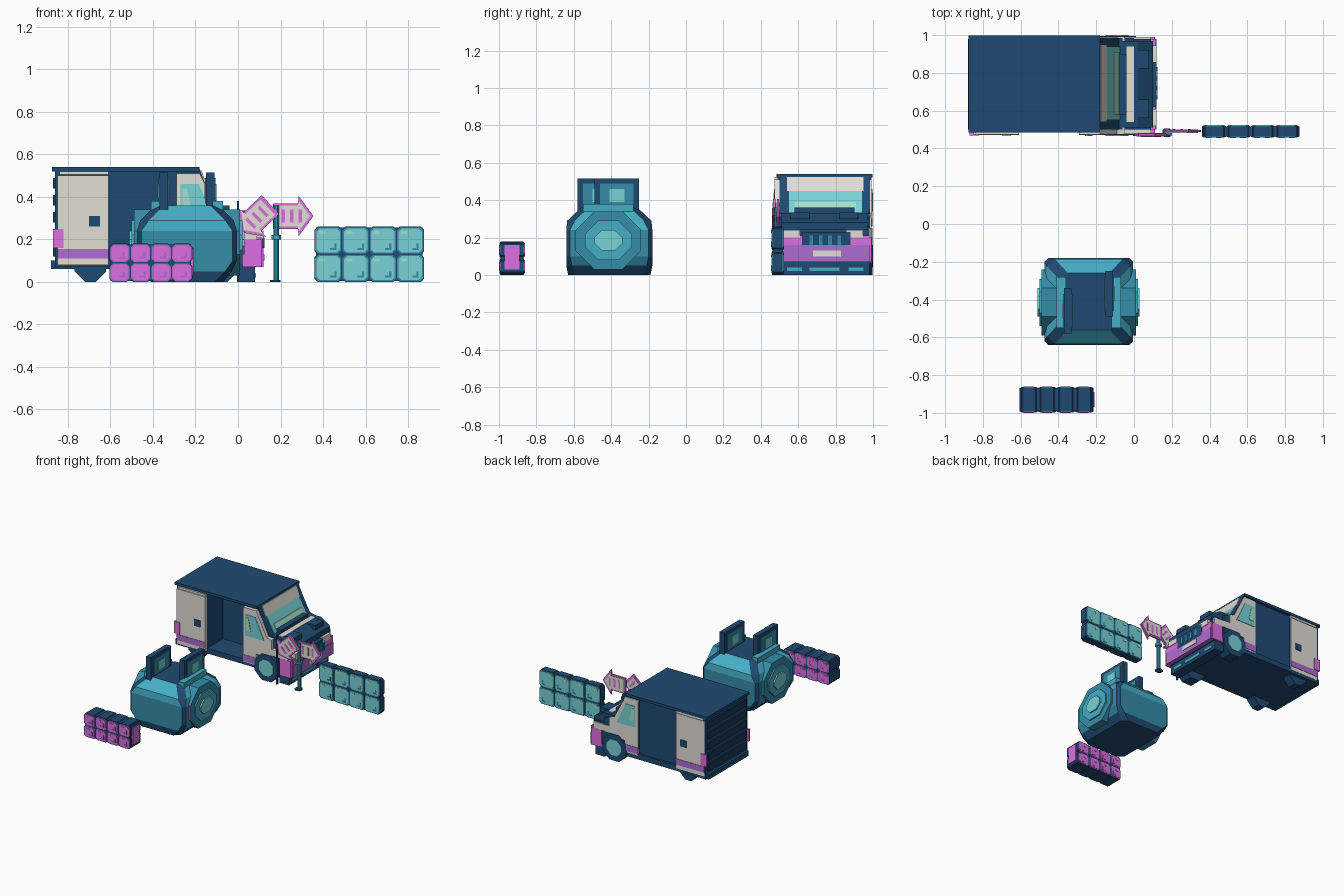
import bpy
import bmesh
from mathutils import Matrix, Vector

default_cube = bpy.data.objects.get("Cube")
if default_cube:
    bpy.data.objects.remove(default_cube, do_unlink=True)
UNIT = 0.01  # all sizes below are in hundredths

def linear(channel):
    value = channel / 255
    return value / 12.92 if value < 0.04 else ((value + 0.055) / 1.055) ** 2.4

def material(name, hexcode):
    colour = [linear(c) for c in bytes.fromhex(hexcode)] + [1.0]
    mat = bpy.data.materials.new(name)
    mat.use_nodes = True
    mat.diffuse_color = colour
    mat.node_tree.nodes["Principled BSDF"].inputs["Base Color"].default_value = colour
    return mat

navy = material("navy", "1F4A72")
dark = material("dark navy", "1A3A5C")
cream = material("cream", "E2DED6")
pink = material("pink", "DC70E0")
purple = material("purple", "AE6CCE")
teal = material("teal", "46AEC6")
deep = material("deep teal", "358DA9")
light = material("light teal", "78D2D6")
pale = material("pale green", "A4E4C8")

def finish(name, bm, mats):
    bmesh.ops.recalc_face_normals(bm, faces=bm.faces)
    mesh = bpy.data.meshes.new(name)
    bm.to_mesh(mesh)
    bm.free()
    for mat in mats:
        mesh.materials.append(mat)
    obj = bpy.data.objects.new(name, mesh)
    bpy.context.collection.objects.link(obj)
    return obj

def place(axis, u, v, depth):
    point = {"x": (depth, u, v), "y": (u, depth, v), "z": (u, v, depth)}[axis]
    return Vector(point) * UNIT

def prism(name, mat, axis, outline, start, end):
    """Flat outline pushed along one axis."""
    bm = bmesh.new()
    face = bm.faces.new([bm.verts.new(place(axis, u, v, start)) for u, v in outline])
    extruded = bmesh.ops.extrude_face_region(bm, geom=[face])
    moved = [g for g in extruded["geom"] if isinstance(g, bmesh.types.BMVert)]
    bmesh.ops.translate(bm, verts=moved, vec=place(axis, 0, 0, end - start))
    return finish(name, bm, [mat])

def chamfered(u, v, cut):
    """Rectangle with clipped corners."""
    (a, b), (c, d) = u, v
    return [(a + cut, c), (b - cut, c), (b, c + cut), (b, d - cut),
            (b - cut, d), (a + cut, d), (a, d - cut), (a, c + cut)]

def box(name, mat, x, y, z):
    outline = [(x[0], z[0]), (x[1], z[0]), (x[1], z[1]), (x[0], z[1])]
    return prism(name, mat, "y", outline, *y)

# Van body: rear box, recessed doorway, cab
box("van_floor", navy, (-86, 2), (50, 99), (6, 10))
box("cargo_box", navy, (-86, -61), (49, 99), (7, 53))
box("doorway_core", navy, (-61, -29), (69, 97.5), (7, 53))
box("van_roof", navy, (-87.5, -18), (48.5, 99.7), (52, 54))
cab_outline = [(-29, 8), (0, 8), (0, 30), (-8, 33), (-15, 45), (-18, 53), (-29, 53)]
prism("cab", navy, "y", cab_outline, 50, 98.5)
# Ribbed rear doors and bumper
for i in range(5):
    low = 12 + i * 8
    box(f"rear_rib_{i}", dark, (-87, -86), (51, 97), (low, low + 5))
box("rear_bumper", navy, (-88, -85), (50, 98), (6, 10))
# Windscreen, header and wipers
prism("windscreen", light, "y", [(-15, 45), (-14.3, 45), (-7.5, 33.5), (-8, 33)], 55, 94)
prism("windscreen_glare", pale, "y", [(-11, 39), (-10.2, 39), (-7.8, 35), (-8.6, 35)], 58, 91)
prism("header", cream, "y", [(-18, 52.5), (-17.3, 52.5), (-14.3, 45), (-15, 45)], 54, 95)
box("wipers", navy, (-8, -4), (58, 90), (33, 36))
# Nose, bonnet, grille and bumper
box("nose", navy, (0, 9), (50, 98), (7, 26))
prism("bonnet", navy, "y", [(-8, 33), (2, 33), (10, 28), (10, 24), (-8, 24)], 51, 97)
box("cowl", cream, (-4, 0), (54, 94), (32.5, 33.5))
for low, high in ((56, 66), (82, 92)):
    box("bonnet_ridge", navy, (0, 8), (low, high), (30, 33.5))
box("front_bumper", purple, (8, 12), (50, 98), (7, 16))
box("bumper_top", pink, (8, 11.5), (50, 98), (16, 21))
box("grille", navy, (9, 12), (62, 88), (14, 23))
for i in range(4):
    box(f"grille_bar_{i}", deep, (12, 12.4), (66 + 5 * i, 68 + 5 * i), (16, 21))
box("number_plate", cream, (12, 12.5), (68, 83), (10, 13))
box("front_axle", navy, (0, 8), (50, 98), (0, 7))
for low, high in ((54, 62), (66, 82), (87, 95)):
    box("axle_trim", teal, (8, 8.4), (low, high), (2, 4))
# Matching parts on both flanks of the van
for side, skin, sign in (("right", 48, -1), ("left", 98.6, 1)):
    def span(inner, outer):
        return sorted((skin + sign * inner, skin + sign * outer))
    box(f"{side}_rear_panel", cream, (-85, -61), span(-2, .6), (8, 50))
    box(f"{side}_rear_upper_trim", cream, (-84, -61), span(-2, .7), (50.5, 52))
    box(f"{side}_rear_stripe", purple, (-85, -61), span(.6, .9), (11, 15.5))
    box(f"{side}_rear_handle", navy, (-70, -65), span(.6, 1.2), (26, 31))
    box(f"{side}_tail_light", pink, (-87, -82), span(-.5, 1.2), (16, 25))
    door = [(-29, 18), (-5, 18), (-5, 32), (-9, 33), (-18, 51), (-29, 51)]
    prism(f"{side}_door", cream, "y", door, *span(-3, .6))
    window = [(-27, 30), (-11, 30), (-18.5, 46), (-27, 46)]
    prism(f"{side}_window", light, "y", window, *span(.6, 1))
    glare = [(-26, 34), (-22, 34), (-24, 44), (-26, 44)]
    prism(f"{side}_window_glare", pale, "y", glare, *span(1, 1.3))
    box(f"{side}_sill", cream, (-29, -18), span(-3, .6), (9, 18))
    box(f"{side}_sill_stripe", purple, (-29, -18), span(.6, .9), (10, 15))
    box(f"{side}_fender", pink, (2, 11), span(-4, .5), (7, 20))
    box(f"{side}_fender_top", cream, (-5, 9), span(-4, .4), (20, 25))
    box(f"{side}_headlight", cream, (9, 12), span(-13, -4), (20, 24))
    prism(f"{side}_front_tyre", navy, "y", chamfered((-19, 1), (0, 20), 6), *span(-8, 1))
    prism(f"{side}_front_hub", light, "y", chamfered((-15, -3), (4, 16), 3.5), *span(1, 1.4))
    prism(f"{side}_rear_tyre", navy, "y", chamfered((-77, -62), (0, 15), 5), *span(-9, -2))

# Round pot, its colours set by height and direction
def pot_body():
    bm = bmesh.new()
    rings = []
    layers = ((0, 17, 22, 4), (5, 21, 23, 3), (10, 23.5, 23, 2), (24, 23.5, 23, 2),
              (29, 22, 22.5, 4), (36, 15, 15, 4))
    for z, wide, long, cut in layers:
        ring = chamfered((-wide, wide), (-long, long), cut)
        rings.append([bm.verts.new(place("z", u - 24, v - 41, z)) for u, v in ring])
    for lower, upper in zip(rings, rings[1:]):
        for i in range(8):
            j = (i + 1) % 8
            bm.faces.new((lower[i], lower[j], upper[j], upper[i]))
    bm.faces.new(rings[0])
    bm.faces.new(rings[-1])
    body = finish("pot_body", bm, [navy, deep, teal])
    for face in body.data.polygons:
        height, normal = face.center.z / UNIT, face.normal
        corner = min(abs(normal.x), abs(normal.y)) > 0.2
        if abs(normal.z) > 0.9 or height < 4 or corner:
            face.material_index = 0
        else:
            face.material_index = 2 if height > 22 else 1

pot_body()
for side, sign, near in (("right", -1, -58), ("left", 1, -49)):
    def reach(inner, outer):
        return sorted((-24 + sign * inner, -24 + sign * outer))
    # Bulging ends in shrinking steps
    for i, mat in enumerate((deep, teal, light)):
        grow = 5 * i
        bulge = chamfered((-59 + grow, -24 - grow), (3 + grow, 34 - grow), 10 - 3 * i)
        prism(f"{side}_pot_bulge_{i}", mat, "x", bulge, *reach(15, 25 + i))
    # Staggered upright handles with coloured plates on both faces
    box(f"{side}_pot_handle", navy, reach(9, 13), (near, near + 24), (33, 51.5))
    for face, out in ((13, 1), (9, -1)):
        box(f"{side}_handle_plate", deep, reach(face, face + out * .5), (near + 3, near + 21), (37, 49))
        box(f"{side}_handle_patch", light, reach(face, face + out * .8), (near + 8, near + 16), (39, 46))
    box(f"{side}_handle_step", teal, reach(12, 17), (-55, -28), (32, 38))

# Padded barriers: a core with a grid of clipped blocks on both faces
def barrier(name, x, y, height, rim, pad, spot):
    box(f"{name}_core", navy, (x[0] + .6, x[1] - .6), (y[0] + .9, y[1] - .9), (.5, height - .5))
    step, rise = (x[1] - x[0]) / 4, height / 2
    for column in range(4):
        for row in range(2):
            a, c = x[0] + column * step, row * rise
            label = f"{name}_{column}_{row}"
            block = chamfered((a, a + step), (c, c + rise), 1.5)
            prism(f"{label}_block", navy, "y", block, y[0] + .8, y[1] - .8)
            for face, out in ((y[0] + .8, -1), (y[1] - .8, 1)):
                for mat, edge, lift in ((rim, .3, .3), (pad, .9, .6)):
                    inner = chamfered((a + edge, a + step - edge), (c + edge, c + rise - edge), 1.5)
                    prism(f"{label}_pad", mat, "y", inner, face, face + out * lift)
                glint = chamfered((a + 2, a + 5), (c + rise - 3.5, c + rise - 2), .5)
                prism(f"{label}_glint", spot, "y", glint, face, face + out * .8)
                right = a + step - 2.5
                notch = [(right, c + 2), (right, c + 5), (right - 1, c + 5),
                         (right - 1, c + 3), (right - 3, c + 3), (right - 3, c + 2)]
                prism(f"{label}_notch", rim, "y", notch, face, face + out * .8)

barrier("pink_barrier", (-60.5, -21.5), (-100, -86), 18, purple, pink, pink)
box("pink_barrier_end", pink, (-22, -21), (-97, -89), (3, 16))
barrier("teal_barrier", (36, 87.5), (45.5, 52.5), 26, deep, light, pale)
# Signpost with two arrows
prism("sign_pole", deep, "z", chamfered((16.7, 19.3), (47, 49.5), .7), 0, 36)
prism("sign_foot", navy, "z", chamfered((15, 20), (46, 50.5), 1), 0, 1)
prism("pole_collar", teal, "z", chamfered((15.8, 20.2), (46.2, 50.3), 1), 20, 22)
box("marker_rod", navy, (-.5, .5), (46.5, 48), (0, 38))

def arrow(name, centre, angle, y):
    outline = [(-10, -6), (2, -6), (2, -9.5), (9, 0), (2, 9.5), (2, 6), (-10, 6)]
    turn = Matrix.Rotation(angle, 2)
    def turned(points, scale):
        return [tuple(turn @ Vector(p) * scale + Vector(centre)) for p in points]
    prism(f"{name}_back", pink, "y", turned(outline, 1), y, y + 1.2)
    for depth, out in ((y, -1), (y + 1.2, 1)):
        prism(f"{name}_face", cream, "y", turned(outline, .82), depth, depth + out * .3)
        for shift in (-6, -2, 2):
            bar = [(shift, -3), (shift + 1.5, -3), (shift + 1.5, 3), (shift, 3)]
            prism(f"{name}_bar", pink, "y", turned(bar, 1), depth, depth + out * .5)

arrow("right_arrow", (26.5, 31), 0, 48.6)
arrow("left_arrow", (8, 29.5), 3.9, 46.6)
